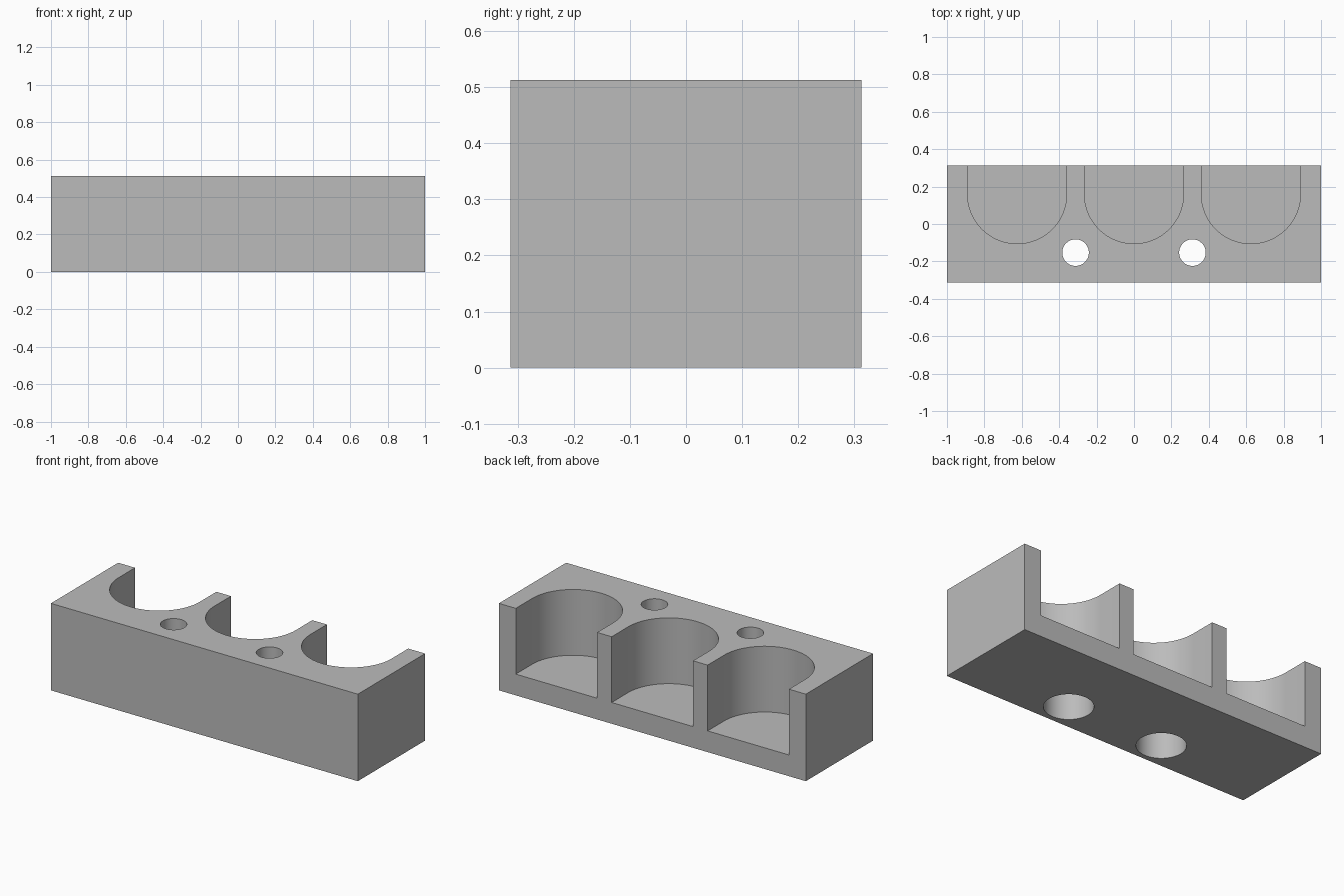
import bpy, bmesh, math

if "Cube" in bpy.data.objects:
    bpy.data.objects.remove(bpy.data.objects["Cube"])

WIDTH, DEPTH, HEIGHT = 2.0, 0.626, 0.5125
PITCH, POCKET_R, POCKET_Y, FLOOR = 0.625, 0.265, 0.16, 0.125
HOLE_X, HOLE_Y = 0.3125, -0.153
HOLE_R, BORE_R, BORE_DEPTH = 0.071, 0.131, 0.3


def prism(name, outline, z0, z1):
    """Extrude a closed outline straight up from z0 to z1."""
    bm = bmesh.new()
    face = bm.faces.new([bm.verts.new((x, y, z0)) for x, y in outline])
    top = bmesh.ops.extrude_face_region(bm, geom=[face])["geom"]
    verts = [v for v in top if isinstance(v, bmesh.types.BMVert)]
    bmesh.ops.translate(bm, vec=(0, 0, z1 - z0), verts=verts)
    bmesh.ops.recalc_face_normals(bm, faces=bm.faces[:])
    mesh = bpy.data.meshes.new(name)
    bm.to_mesh(mesh)
    bm.free()
    obj = bpy.data.objects.new(name, mesh)
    bpy.context.collection.objects.link(obj)
    return obj


def arc(cx, cy, r, start, end, steps):
    return [(cx + r * math.cos(start + (end - start) * i / steps),
             cy + r * math.sin(start + (end - start) * i / steps))
            for i in range(steps + 1)]


# Solid block
w, d = WIDTH / 2, DEPTH / 2
block = prism("holder_block", [(-w, -d), (w, -d), (w, d), (-w, d)], 0, HEIGHT)
grey = bpy.data.materials.new("plain grey")
grey.diffuse_color = (0.5, 0.5, 0.5, 1)
grey.use_nodes = True
grey.node_tree.nodes["Principled BSDF"].inputs["Base Color"].default_value = grey.diffuse_color
block.data.materials.append(grey)

cutters = []
# Three U-shaped pockets, open at the top and back
for x in (-PITCH, 0, PITCH):
    outline = arc(x, POCKET_Y, POCKET_R, math.pi, 2 * math.pi, 40)
    outline += [(x + POCKET_R, d + 0.1), (x - POCKET_R, d + 0.1)]
    cutters.append(prism("pocket_cutter", outline, FLOOR, HEIGHT + 0.1))

# Two screw holes with wide bores from below
for x in (-HOLE_X, HOLE_X):
    for name, r, z0, z1 in (("bore_cutter", BORE_R, -0.1, BORE_DEPTH),
                            ("hole_cutter", HOLE_R, 0.1, HEIGHT + 0.1)):
        ring = arc(x, HOLE_Y, r, 0, 2 * math.pi, 64)[:-1]
        cutters.append(prism(name, ring, z0, z1))

# Cut the block, then remove the cutters
bpy.context.view_layer.objects.active = block
block.select_set(True)
for cutter in cutters:
    cutter.hide_render = True
    mod = block.modifiers.new("cut", "BOOLEAN")
    mod.operation = "DIFFERENCE"
    mod.solver = "EXACT"
    mod.object = cutter
    bpy.ops.object.modifier_apply(modifier=mod.name)
    bpy.data.objects.remove(cutter)

# Smooth curved walls, sharp edges
bpy.ops.object.shade_smooth_by_angle(angle=math.radians(30))
